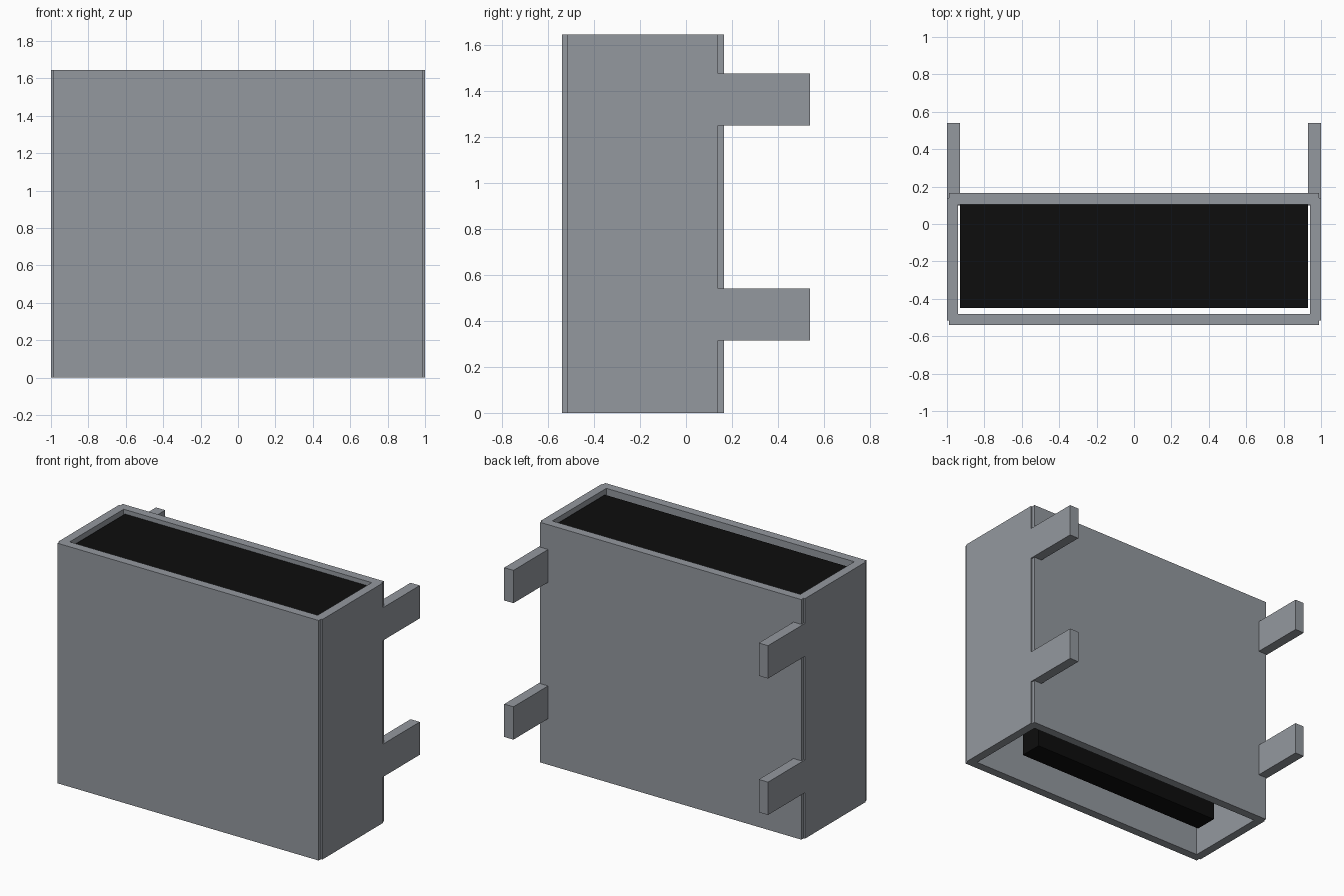
import bpy

cube = bpy.data.objects.get("Cube")
if cube:
    bpy.data.objects.remove(cube, do_unlink=True)


def make_material(name, rgb):
    mat = bpy.data.materials.new(name)
    mat.use_nodes = True
    mat.diffuse_color = (*rgb, 1)
    bsdf = mat.node_tree.nodes["Principled BSDF"]
    bsdf.inputs["Base Color"].default_value = (*rgb, 1)
    return mat


grey = make_material("steel grey", (0.295, 0.315, 0.345))
black = make_material("matt black", (0.004, 0.004, 0.004))


def box(name, x, y, z, mat):
    """Box spanning the given (min, max) ranges."""
    bpy.ops.mesh.primitive_cube_add(size=1)
    ob = bpy.context.object
    ob.name = ob.data.name = name
    for v in ob.data.vertices:
        v.co = [lo + (c + 0.5) * (hi - lo) for c, (lo, hi) in zip(v.co, (x, y, z))]
    ob.data.materials.append(mat)
    return ob


HEIGHT = 1.645

# Open casing: front and back panels between slightly proud side panels
box("front_panel", (-0.99, 0.99), (-0.54, -0.48), (0, HEIGHT), grey)
box("back_panel", (-0.99, 0.99), (0.105, 0.165), (0, HEIGHT), grey)

for side, s in (("left", 1), ("right", -1)):
    def span(a, b):
        return tuple(sorted((s * a, s * b)))

    box(side + "_side_panel", span(0.94, 1), (-0.515, 0.14), (0, HEIGHT), grey)
    # Mounting brackets reaching backwards from each side
    for level, z in (("lower", 0.315), ("upper", 1.25)):
        box(f"{side}_{level}_bracket", span(0.93, 1), (0.1, 0.54), (z, z + 0.225), grey)

# Dark insert: wide top plate on a narrow core that nearly reaches the bottom
box("insert_top", (-0.93, 0.93), (-0.45, 0.105), (1.55, 1.615), black)
box("insert_core", (-0.75, 0.75), (-0.24, -0.08), (0.02, 1.56), black)
